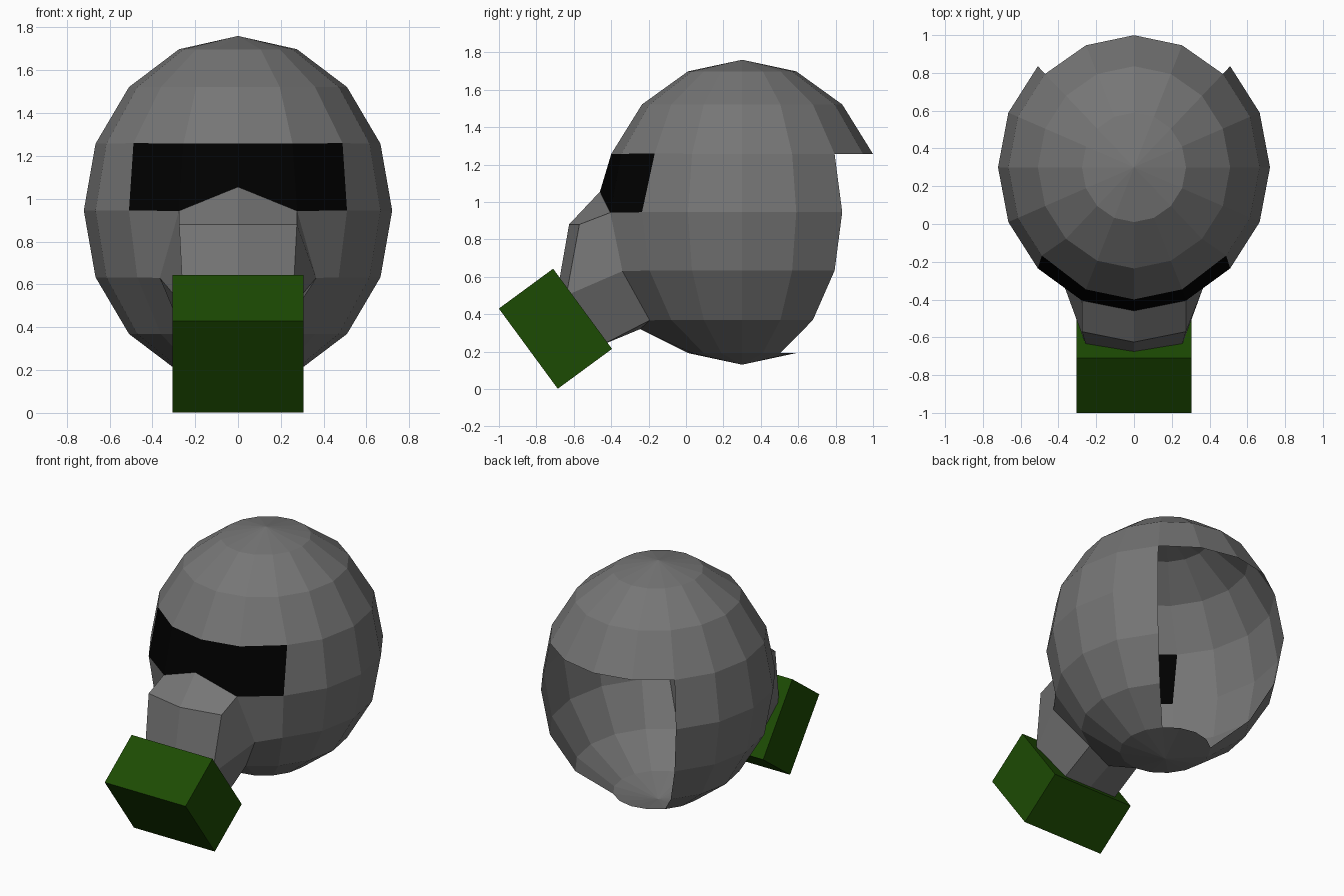
import bpy, bmesh
from math import sin, cos, atan2, radians, degrees
from mathutils import Vector

if "Cube" in bpy.data.objects:
    bpy.data.objects.remove(bpy.data.objects["Cube"])

RX, RY, RZ, CY, CZ = 0.72, 0.757, 0.815, 0.3, 0.945


def material(name, rgb):
    m = bpy.data.materials.new(name)
    m.diffuse_color = (*rgb, 1)
    m.use_nodes = True
    m.node_tree.nodes["Principled BSDF"].inputs["Base Color"].default_value = m.diffuse_color
    return m


def add_object(name, bm, mat):
    me = bpy.data.meshes.new(name)
    bm.to_mesh(me)
    bm.free()
    ob = bpy.data.objects.new(name, me)
    bpy.context.collection.objects.link(ob)
    me.materials.append(mat)
    return ob


def shell_point(row, col):
    """Shell vertex: row steps above the equator, col steps from the front."""
    lat, lon = radians(22.5 * row), radians(22.5 * col)
    return Vector((RX * cos(lat) * sin(lon), CY - RY * cos(lat) * cos(lon), CZ + RZ * sin(lat)))


# Mask rows (top, middle, bottom): centre (y, z), then side (x, y, z)
base_rows = [((-0.46, 1.055), (0.276, -0.405, 0.943)),
             ((-0.36, 0.63), (0.365, -0.34, 0.63)),
             ((-0.245, 0.32), (0.195, -0.194, 0.367))]
front_rows = [((-0.625, 0.88), (0.275, -0.57, 0.88)),
              ((-0.69, 0.51), (0.255, -0.64, 0.50)),
              ((-0.45, 0.235), (0.20, -0.45, 0.235))]


def expand(rows):
    return [[Vector((-x, y, z)), Vector((0, cy, cz)), Vector((x, y, z))]
            for (cy, cz), (x, y, z) in rows]


base, front = expand(base_rows), expand(front_rows)

# Vertices of the shell pulled to meet the mask and the visor ends
moves = [(shell_point(-r, c - 1), base[r][c]) for r in range(3) for c in range(3)]
moves += [(shell_point(1, s * 2), Vector((s * 0.488, -0.167, 1.26))) for s in (-1, 1)]


def region(face):
    c = face.calc_center_median()
    lon = abs(degrees(atan2(c.x / RX, (CY - c.y) / RY)))
    row = (c.z - CZ) / RZ
    if 0 < row < 0.38 and lon < 45:
        return "visor"
    if -0.7 < row < 0 and lon < 22.5:
        return "mask"
    if -0.93 < row < 0.38 and lon > 135:
        return "opening"
    return "helmet"


def shell_part(name, mat):
    bm = bmesh.new()
    bmesh.ops.create_uvsphere(bm, u_segments=16, v_segments=8, radius=1)
    for v in bm.verts:
        v.co = Vector((v.co.x * RX, v.co.y * RY + CY, v.co.z * RZ + CZ))
    drop = [f for f in bm.faces if region(f) != name]
    found = [(min(bm.verts, key=lambda v: (v.co - src).length), dst) for src, dst in moves]
    for v, dst in found:
        v.co = dst
    bmesh.ops.delete(bm, geom=drop, context='FACES')
    return add_object(name, bm, mat)


# Open-backed helmet shell and dark visor band
grey = material("dark_grey", (0.18, 0.18, 0.18))
shell_part("helmet", grey)
shell_part("visor", material("visor_black", (0, 0, 0)))

# Breathing mask: front grid joined to the shell by its border
bm = bmesh.new()
b = [[bm.verts.new(p) for p in row] for row in base]
f = [[bm.verts.new(p) for p in row] for row in front]
for r in range(2):
    for c in range(2):
        bm.faces.new((f[r][c], f[r + 1][c], f[r + 1][c + 1], f[r][c + 1]))
border = [(0, 0), (1, 0), (2, 0), (2, 1), (2, 2), (1, 2), (0, 2), (0, 1)]
for (r1, c1), (r2, c2) in zip(border, border[1:] + border[:1]):
    bm.faces.new((b[r1][c1], b[r2][c2], f[r2][c2], f[r1][c1]))
bm.verts.remove(b[1][1])
bmesh.ops.recalc_face_normals(bm, faces=bm.faces)
if sum((fc.normal.dot(fc.calc_center_median() - Vector((0, -0.35, 0.6)))) for fc in bm.faces) < 0:
    bmesh.ops.reverse_faces(bm, faces=bm.faces)
add_object("mask", bm, grey)

# Tilted filter box
bm = bmesh.new()
bmesh.ops.create_cube(bm, size=1)
bmesh.ops.scale(bm, vec=(0.61, 0.36, 0.532), verts=bm.verts)
box = add_object("filter_box", bm, material("filter_green", (0.012, 0.07, 0.001)))
box.location = (0, -0.698, 0.322)
box.rotation_euler.x = radians(36.3)
